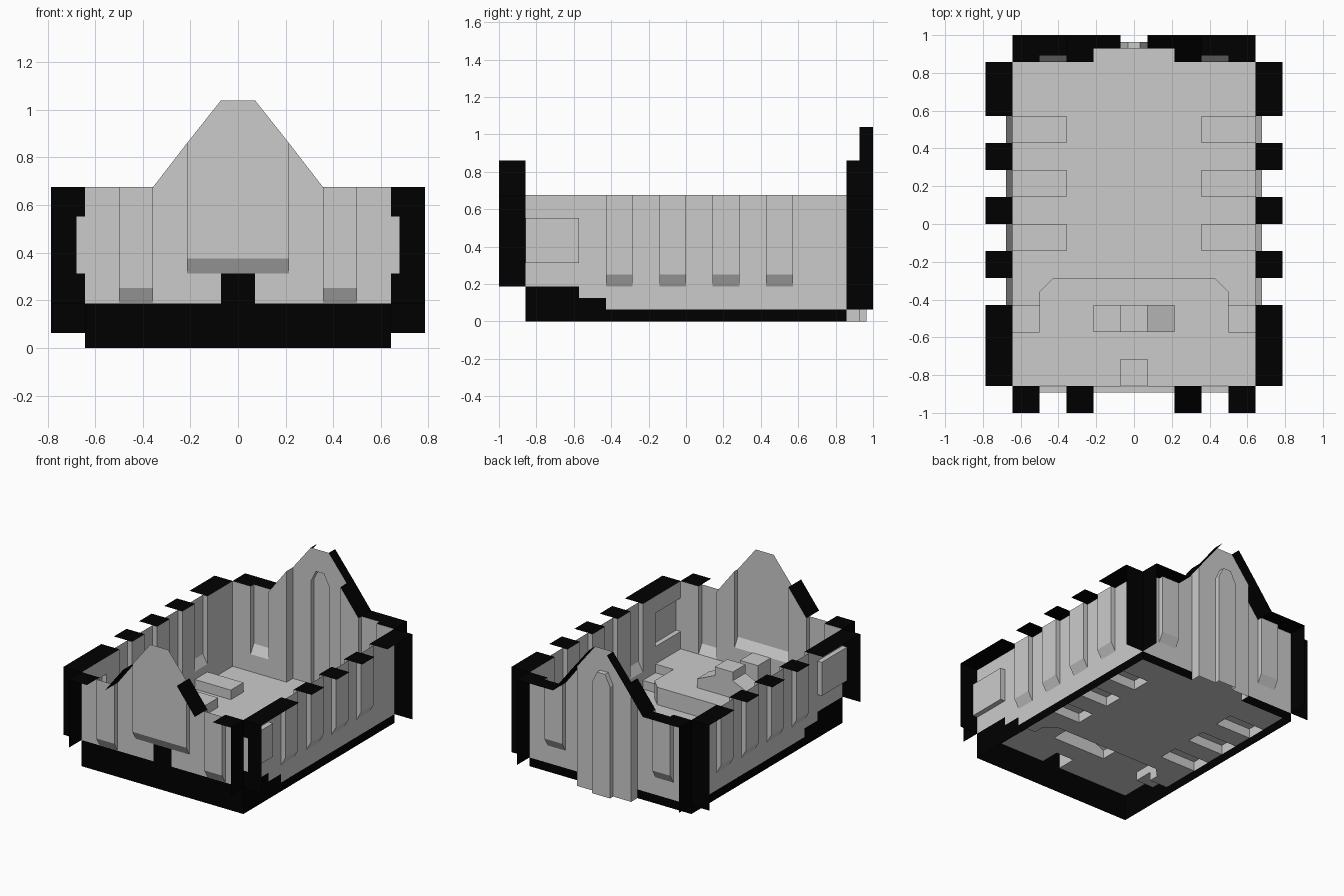
import bpy, bmesh
from mathutils import Vector

if "Cube" in bpy.data.objects:
    bpy.data.objects.remove(bpy.data.objects["Cube"])

U = 1 / 14                       # plan grid unit
S = 0.0625                       # step height
TOP, SHOULDER, PEAK = 0.675, 0.86, 1.04
W, L = 9 * U, 12 * U             # room half width / half length
D = U / 2                        # recess depth

black = bpy.data.materials.new("cut_black")
black.diffuse_color = (0.0, 0.0, 0.0, 1)
black.use_nodes = True
black.node_tree.nodes["Principled BSDF"].inputs["Base Color"].default_value = black.diffuse_color


def build(name, faces, mat=None, toward=Vector((0, 0, 0.5))):
    """Weld polygons into one sheet whose faces look at a point."""
    bm = bmesh.new()
    for f in faces:
        bm.faces.new([bm.verts.new(p) for p in f])
    bmesh.ops.remove_doubles(bm, verts=bm.verts, dist=1e-4)
    bmesh.ops.recalc_face_normals(bm, faces=bm.faces)
    look = sum(f.calc_area() * f.normal.dot((toward - f.calc_center_median()).normalized())
               for f in bm.faces)
    if look < 0:
        bmesh.ops.reverse_faces(bm, faces=bm.faces)
    me = bpy.data.meshes.new(name)
    bm.to_mesh(me)
    bm.free()
    ob = bpy.data.objects.new(name, me)
    bpy.context.collection.objects.link(ob)
    if mat:
        me.materials.append(mat)


def panel(P, u0, u1, z0, za, zb=None, d=0):
    """Upright strip; za and zb are its two top heights."""
    zb = za if zb is None else zb
    return [[P(u0, d, z0), P(u1, d, z0), P(u1, d, zb), P(u0, d, za)]]


def window(P, u0, u1, base, sill, top, d=D):
    """Recess with a sloping sill, open at the top."""
    out = panel(P, u0, u1, base, sill)
    out += [[P(u0, 0, sill), P(u1, 0, sill), P(u1, d, sill + S), P(u0, d, sill + S)]]
    out += panel(P, u0, u1, sill + S, top, d=d)
    for u in (u0, u1):
        out.append([P(u, 0, sill), P(u, d, sill + S), P(u, d, top), P(u, 0, top)])
    return out


def cap(P, u0, u1, d0, za, zb=None):
    """Cut surface running from the wall out to two units."""
    zb = za if zb is None else zb
    return [[P(u0, d0, za), P(u1, d0, zb), P(u1, 2 * U, zb), P(u0, 2 * U, za)]]


def end(P, u, z0):
    return [[P(u, 0, z0), P(u, 2 * U, z0), P(u, 2 * U, TOP), P(u, 0, TOP)]]


# Side walls
for s, side in ((1, "right"), (-1, "left")):
    P = lambda u, d, z: (s * (W + d), u * U, z)
    lo, hi = 5 * S, 0.553
    wall = panel(P, -12, -8, 3 * S, lo) + panel(P, -12, -8, hi, TOP)
    wall += panel(P, -12, -8, lo, hi, d=D)
    for z in (lo, hi):
        wall.append([P(-12, 0, z), P(-8, 0, z), P(-8, D, z), P(-12, D, z)])
    for u in (-12, -8):
        wall.append([P(u, 0, lo), P(u, D, lo), P(u, D, hi), P(u, 0, hi)])
    wall += panel(P, -8, -6, 2 * S, TOP)
    caps = cap(P, -12, -6, 0, TOP) + end(P, 12, S)
    caps += [[P(-12, a, z0), P(-12, 2 * U, z0), P(-12, 2 * U, z1), P(-12, a, z1)]
             for z0, z1, a in ((3 * S, lo, 0), (lo, hi, D), (hi, TOP, 0))]
    for u in (-6, -2, 2, 6):
        v = 12 if u == 6 else u + 4
        wall += window(P, u, u + 2, S, 3 * S, TOP) + panel(P, u + 2, v, S, TOP)
        caps += cap(P, u + 2, v, 0, TOP)
    build(side + "_wall", wall)
    build(side + "_wall_caps", caps, black)

# Front gable wall with raised central recess
front, caps = [], []
for s in (1, -1):
    P = lambda u, d, z: (s * u * U, -L - d, z)
    front += panel(P, 7, 9, 3 * S, TOP) + window(P, 5, 7, 3 * S, 3 * S + 1e-3, TOP)
    front += panel(P, 3, 5, 3 * S, SHOULDER, TOP) + panel(P, 1, 3, 3 * S, 5 * S)
    front += [[P(0, 0, 5 * S), P(3, 0, 5 * S), P(3, D, 6 * S), P(0, D, 6 * S)]]
    front += panel(P, 1, 3, 6 * S, PEAK, SHOULDER, D) + panel(P, 0, 1, 6 * S, PEAK, d=D)
    front += [[P(3, 0, 5 * S), P(3, D, 6 * S), P(3, D, SHOULDER), P(3, 0, SHOULDER)]]
    caps += cap(P, 7, 9, 0, TOP) + cap(P, 3, 5, 0, SHOULDER, TOP) + end(P, 9, 3 * S)
build("front_wall", front)
build("front_wall_caps", caps, black)

# Back gable wall with arched doorway
back, caps = [], []
ZA, ZB, Q = 0.80, 0.88, 0.45     # arch spring, crown, crown half width
for s in (1, -1):
    P = lambda u, d, z: (s * u * U, L + d, z)
    back += panel(P, 7, 9, S, TOP) + window(P, 5, 7, S, 3 * S, TOP)
    back += panel(P, 3, 5, S, SHOULDER, TOP) + panel(P, 1, 3, 0, PEAK, SHOULDER, U)
    back += [[P(3, 0, 0), P(3, U, 0), P(3, U, SHOULDER), P(3, 0, SHOULDER)]]
    E = U + D
    back += [[P(1, U, ZA), P(1, U, PEAK), P(0, U, PEAK), P(0, U, ZB), P(Q, U, ZB)]]
    back += [[P(0, E, 0), P(1, E, 0), P(1, E, ZA), P(Q, E, ZB), P(0, E, ZB)]]
    arch = [(1, 0), (1, ZA), (Q, ZB), (0, ZB)]
    back += [[P(a, U, b), P(c, U, e), P(c, E, e), P(a, E, b)]
             for (a, b), (c, e) in zip(arch, arch[1:])]
    caps += cap(P, 7, 9, 0, TOP) + cap(P, 5, 7, D, TOP) + cap(P, 3, 5, 0, SHOULDER, TOP)
    caps += cap(P, 1, 3, U, PEAK, SHOULDER) + end(P, 9, S)
build("back_wall", back)
build("back_wall_caps", caps, black)

# Floor as a stepped sheet: dais, side steps, pews, altar, pedestal
xs = [-9, -7, -6, -5, -3, -1, 1, 3, 5, 6, 7, 9]
ys = [-12, -10, -8, -6, -5, -4, -2, 0, 2, 4, 6, 8, 12, 13]


def height(i, j):
    """Left and right height of a cell, or None outside the floor."""
    if not (0 <= i < len(xs) - 1 and 0 <= j < len(ys) - 1):
        return None
    x, y = (xs[i] + xs[i + 1]) / 2, (ys[j] + ys[j + 1]) / 2
    a = abs(x)
    if y > 12:
        return (S, S) if a < 3 else None
    if y < -10 and a < 1:
        return 5 * S, 5 * S
    if -8 < y < -6 and a < 3:
        return (6 * S, 6 * S) if a < 1 else ((4 * S, 5 * S) if x < 0 else (5 * S, 4 * S))
    if y < -8 or (y < -4 and a < 7):
        return 3 * S, 3 * S
    if y < -6:
        return 2 * S, 2 * S
    if a > 5 and any(u < y < u + 2 for u in (-2, 2, 6)):
        return 2.1 * S, 2.1 * S
    return S, S


floor, skirt = [], []


def riser(p, q, a, b):
    """Vertical face between two cells, or a black skirt at the rim."""
    if a and b:
        if a != b:
            pts = [(*p, a[0]), (*q, a[1]), (*q, b[1]), (*p, b[0])]
            floor.append(pts)
    elif a or b:
        h = a or b
        if p[1] < L + 1e-3:
            if abs(p[0]) > W - 1e-3 and abs(q[0]) > W - 1e-3 and p[1] > -6.1 * U:
                h = (S, S)
            skirt.append([(*p, 0), (*q, 0), (*q, h[1]), (*p, h[0])])


for i in range(len(xs)):
    for j in range(len(ys)):
        x0, y0 = xs[i] * U, ys[j] * U
        c, left, below = height(i, j), height(i - 1, j), height(i, j - 1)
        chamfer = c and ys[j] == -5 and xs[i] in (-7, 6)
        if j + 1 < len(ys):
            y1 = ys[j + 1] * U
            a, b = c and (c[0], c[0]), left and (left[1], left[1])
            if not (ys[j] == 12 and abs(xs[i]) == 3):
                if not (ys[j] == -5 and abs(xs[i]) == 7):
                    riser((x0, y0), (x0, y1), a, b)
        if i + 1 < len(xs):
            x1 = xs[i + 1] * U
            if not (ys[j] == -4 and xs[i] in (-7, 6)):
                riser((x0, y0), (x1, y0), c, below)
        if chamfer:              # cut corner of the dais
            xi, xo = (x0, x1) if x0 > 0 else (x1, x0)
            hi, lo = 3 * S, S
            floor.append([(xi, y0, hi), (xo, y0, hi), (xi, y1, hi)])
            floor.append([(xo, y1, lo), (xo, y0, lo), (xi, y1, lo)])
            floor.append([(xo, y0, lo), (xi, y1, lo), (xi, y1, hi), (xo, y0, hi)])
        elif c:
            floor.append([(x0, y0, c[0]), (x1, y0, c[1]), (x1, y1, c[1]), (x0, y1, c[0])])
floor.append([(-U, 13 * U, S), (U, 13 * U, S), (U, 13.5 * U, S), (-U, 13.5 * U, S)])
build("floor", floor, toward=Vector((0, 0, 9)))
build("floor_skirt", skirt, black)

# Plain cross ornament on the inside of the front gable
half = [(0.02, 0.70), (0.015, 0.82), (0.06, 0.80), (0.065, 0.86), (0.015, 0.87)]
outline = half + [(-x, z) for x, z in reversed(half)]
build("cross_ornament", [[(x, -L - D + 0.004, z) for x, z in outline]])
